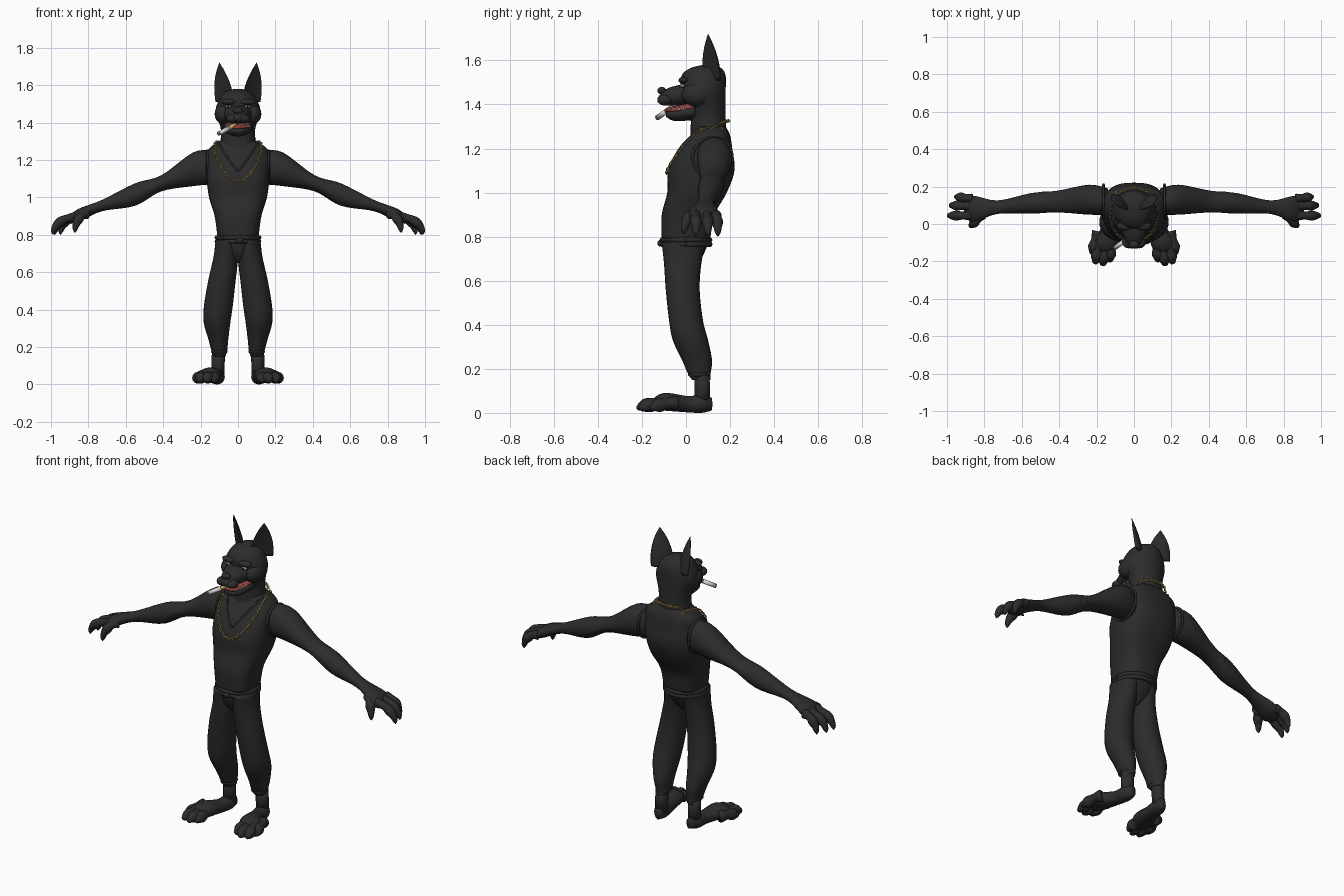
import bpy, bmesh
from math import sin, cos, pi, tau, copysign
from mathutils import Vector

if "Cube" in bpy.data.objects:
    bpy.data.objects.remove(bpy.data.objects["Cube"], do_unlink=True)


def material(name, *rgb):
    m = bpy.data.materials.new(name)
    m.use_nodes = True
    m.diffuse_color = (*rgb, 1)
    shader = m.node_tree.nodes["Principled BSDF"]
    shader.inputs["Base Color"].default_value = (*rgb, 1)
    shader.inputs["Roughness"].default_value = .8
    return m


FUR = material("black fur", .025, .025, .025)
CLOTH = material("black cloth", .024, .024, .024)
GOLD = material("gold", .6, .4, .13)
RED = material("mouth red", .3, .06, .05)
PAPER = material("paper white", .7, .7, .64)
TAN = material("filter tan", .6, .4, .14)
EYE = material("eye grey", .25, .25, .2)
PUPIL = material("pupil black", 0, 0, 0)
X, Y, Z = Vector((1, 0, 0)), Vector((0, 1, 0)), Vector((0, 0, 1))


def finish(name, bm, mat):
    bmesh.ops.recalc_face_normals(bm, faces=bm.faces)
    mesh = bpy.data.meshes.new(name)
    bm.to_mesh(mesh)
    bm.free()
    mesh.materials.append(mat)
    mesh.shade_smooth()
    ob = bpy.data.objects.new(name, mesh)
    bpy.context.collection.objects.link(ob)
    return ob


def spline(rows, steps):
    """Catmull-Rom interpolation of equal-length tuples."""
    out = []
    last = len(rows) - 1
    for i in range(last):
        near = rows[max(i - 1, 0)], rows[i], rows[i + 1], rows[min(i + 2, last)]
        for step in range(steps):
            t = step / steps
            out.append([b + t / 2 * (c - a + t * (2 * a - 5 * b + 4 * c - d + t * (3 * (b - c) + d - a)))
                        for a, b, c, d in zip(*near)])
    return out + [rows[last]]


def bridge(bm, ring, following):
    for k in range(len(ring)):
        bm.faces.new((ring[k - 1], ring[k], following[k], following[k - 1]))


def loft(name, sections, mat, ref=X, axis=None, side=1, sides=24, power=1, steps=5, hollow=1):
    """Skin elliptical sections: x, y, z, radius along ref, radius across it."""
    rows = spline(sections, steps)
    centres = [Vector(row[:3]) for row in rows]
    bm = bmesh.new()
    rings = []
    for i, (*_, wide, deep) in enumerate(rows):
        along = axis or (centres[min(i + 1, len(rows) - 1)] - centres[max(i - 1, 0)]).normalized()
        u = (ref - along * ref.dot(along)).normalized()
        v = along.cross(u)
        ring = []
        for k in range(sides):
            c, s = (copysign(abs(f) ** power, f) for f in (cos(tau * k / sides), sin(tau * k / sides)))
            p = centres[i] + u * c * max(wide, .001) + v * s * max(deep, .001) * (hollow if s < 0 else 1)
            ring.append(bm.verts.new((p.x * side, p.y, p.z)))
        rings.append(ring)
    for ring, following in zip(rings, rings[1:]):
        bridge(bm, ring, following)
    bm.faces.new(rings[0])
    bm.faces.new(rings[-1])
    return finish(name, bm, mat)


def mid(*rows):
    """Sections on the centre line."""
    return [(0, *row) for row in rows]


def tube(name, points, radius, mat, ref=Z, side=1):
    return loft(name, [(*p, radius, radius) for p in points], mat, ref, side=side, sides=12, steps=2)


def loop_path(centre, u, v, count=24):
    return [Vector(centre) + u * cos(tau * k / count) + v * sin(tau * k / count) for k in range(count + 1)]


def ball(name, location, size, mat):
    bm = bmesh.new()
    bmesh.ops.create_uvsphere(bm, u_segments=20, v_segments=12, radius=1)
    for vert in bm.verts:
        vert.co = Vector(c * s + p for c, s, p in zip(vert.co, size, location))
    return finish(name, bm, mat)


def digit(name, base, reach, drop, thick, ref, side):
    """A curling finger or toe with knuckles and a short claw tip."""
    rows = []
    for k in range(15):
        t = k / 14
        p = Vector(base) + Vector(reach) * sin(t * pi / 2) - Z * drop * (1 - cos(t * pi / 2))
        r = thick * (1 - t ** 6) * (1 + .12 * cos(t * tau * 2))
        rows.append((*p, r, r))
    loft(name, rows, FUR, ref, side=side, sides=14, steps=1)


# Trunk, hips and waistband
torso = loft("vest", mid((0, .79, .11, .11), (.01, .9, .125, .12), (.05, 1, .155, .135), (.07, 1.1, .167, .15),
                         (.09, 1.2, .168, .12), (.11, 1.26, .155, .09), (.11, 1.3, .1, .07)),
             CLOTH, axis=Z, sides=40, power=.75)
loft("hips", mid((-.01, .65, .02, .04), (-.01, .7, .1, .08), (0, .79, .12, .11)), CLOTH, axis=Z)
for height in (.765, .785):
    tube("waistband", loop_path((0, 0, height), X * .113, Y * .108), .012, CLOTH)
ball("drawstring_knot", (.01, -.12, .77), (.02, .01, .014), CLOTH)

# Head, muzzle and open jaw
loft("head", mid((.1, 1.2, .11, .085), (.1, 1.35, .09, .08), (.08, 1.46, .12, .1), (.08, 1.53, .095, .1),
                 (.09, 1.565, .065, .07), (.1, 1.58, .02, .02)), FUR, axis=Z, sides=32)
loft("muzzle", mid((.03, 1.45, .09, .05), (-.08, 1.435, .05, .04), (-.13, 1.42, .02, .01)),
     FUR, axis=-Y, power=.9)
ball("nose", (0, -.11, 1.463), (.027, .02, .017), FUR)
jaw = mid((.04, 1.37, .08, .04), (-.05, 1.355, .055, .03), (-.09, 1.355, .025, .012))
loft("jaw", jaw, FUR, axis=-Y)
loft("mouth_lining", [(x, y, z + .02, wide * .9, deep * .6) for x, y, z, wide, deep in jaw], RED, axis=-Y)

# Cigarette in the corner of the mouth
lip, tip = Vector((-.01, -.06, 1.39)), Vector((-.105, -.13, 1.34))
for name, start, end, mat in (("filter", 0, .4, TAN), ("cigarette", .4, .95, PAPER), ("ash", .95, 1, EYE)):
    tube(name, [lip.lerp(tip, start), lip.lerp(tip, end)], .012, mat)

for side in (1, -1):
    # Face
    ball("upper_lip", (side * .03, -.095, 1.42), (.034, .035, .025), FUR)
    ball("cheek", (side * .075, .05, 1.445), (.05, .07, .055), FUR)
    ball("brow", (side * .05, -.01, 1.51), (.043, .024, .016), FUR)
    ball("eye", (side * .052, -.016, 1.485), (.016, .012, .008), EYE)
    ball("pupil", (side * .052, -.025, 1.485), (.006, .004, .006), PUPIL)
    for k in range(4):
        root = Vector((.06 - .005 * k, -.01 - .02 * k, 1.375))
        loft("tooth", [(*root, .005, .005), (*(root + Z * .02), 0, 0)], PAPER, axis=Z, side=side, sides=6)

    # Ear, cupped and opening forward and outward
    ear = [(.072 + .028 * t, .115 - .015 * t, 1.51 + .21 * t, .062 * (1 - t ** 2.4), .03 * (1 - t * t))
           for t in (k / 14 for k in range(15))]
    loft("ear", ear, FUR, Vector((1, .8, 0)), Z, side, steps=1, hollow=-.2)

    # Arm, palm and fingers
    loft("arm", [(.14, .12, 1.16, .07, .09), (.24, .13, 1.15, .08, .09), (.41, .12, 1.075, .058, .043),
                 (.55, .11, 1.015, .055, .06), (.73, .09, .955, .036, .03), (.86, .08, .9, .07, .035),
                 (.91, .08, .87, .03, .01)], FUR, Y, X, side)
    ball("elbow", (side * .48, .15, 1.04), (.03, .025, .025), FUR)
    tube("armhole_hem", loop_path((.163, .12, 1.16), Y * .09, Z * .09), .007, CLOTH, X, side)
    for y, lean, reach in ((.135, .01, .085), (.095, .005, .115), (.045, 0, .125)):
        digit("finger", (.865, y, .895), (reach, lean, 0), .095, .024, Y, side)
    digit("thumb", (.81, .05, .91), (.062, -.06, 0), .1, .024, Y, side)

    # Trouser leg gathered at the cuff
    loft("trouser_leg", [(.06, -.01, .77, .06, .1), (.065, -.015, .68, .066, .085), (.085, -.015, .56, .073, .077),
                         (.105, 0, .42, .077, .077), (.112, .02, .33, .071, .08), (.105, .05, .24, .053, .068),
                         (.1, .06, .18, .042, .052), (.1, .07, .15, .033, .042)], CLOTH, axis=Z, side=side)
    tube("cuff_fold", loop_path((.1, .06, .175), X * .034, Y * .042), .01, CLOTH, side=side)

    # Ankle, foot and toes
    tube("ankle", [(.105, .072, .18), (.107, .075, .04)], .035, FUR, X, side)
    loft("foot", [(.1, .115, .04, .02, .03), (.11, .07, .04, .04, .04), (.12, 0, .04, .04, .037),
                  (.15, -.1, .05, .06, .04), (.165, -.15, .03, .03, .02)], FUR, side=side)
    for x, y in ((.122, -.08), (.15, -.1), (.18, -.09), (.192, -.04)):
        digit("toe", (x, y, .045), ((x - .1) / 3, -.115, 0), .035, .029, X, side)

# Neckline hem and gold chain, laid on the vest
bpy.context.view_layer.update()
INWARD = (Y - Z).normalized()


def drape(point, gap):
    """Slide a point onto the vest along a slanting line, if it lies nearby."""
    point = Vector(point)
    hit, spot, _, _ = torso.ray_cast(point - INWARD, INWARD, distance=1.1)
    return (spot if hit else point) - INWARD * gap


hem = [drape((.11 * t, .15 * t * t - .05, 1.13 + .15 * abs(t)), 0) for t in (k / 10 for k in range(-10, 11))]
tube("neckline_hem", hem, .005, CLOTH)

LINKS = 50
chain = []
for k in range(LINKS):
    c = cos(tau * k / LINKS)
    point = (.125 * sin(tau * k / LINKS), .06 + .14 * c, 1.25 + .12 * c - .05 * c * c)
    chain.append(drape(point, .008))
bm = bmesh.new()
for k, centre in enumerate(chain):
    along = (centre - chain[k - 1]).normalized()
    u = along.cross(Y if k % 2 else Z).normalized()
    v = along.cross(u)
    rings = []
    for i in range(10):
        out = along * cos(tau * i / 10) * .011 + u * sin(tau * i / 10) * .006
        rings.append([bm.verts.new(centre + out + (out.normalized() * cos(a) + v * sin(a)) * .003)
                      for a in (tau * j / 6 for j in range(6))])
    for i in range(10):
        bridge(bm, rings[i - 1], rings[i])
finish("gold_chain", bm, GOLD)
